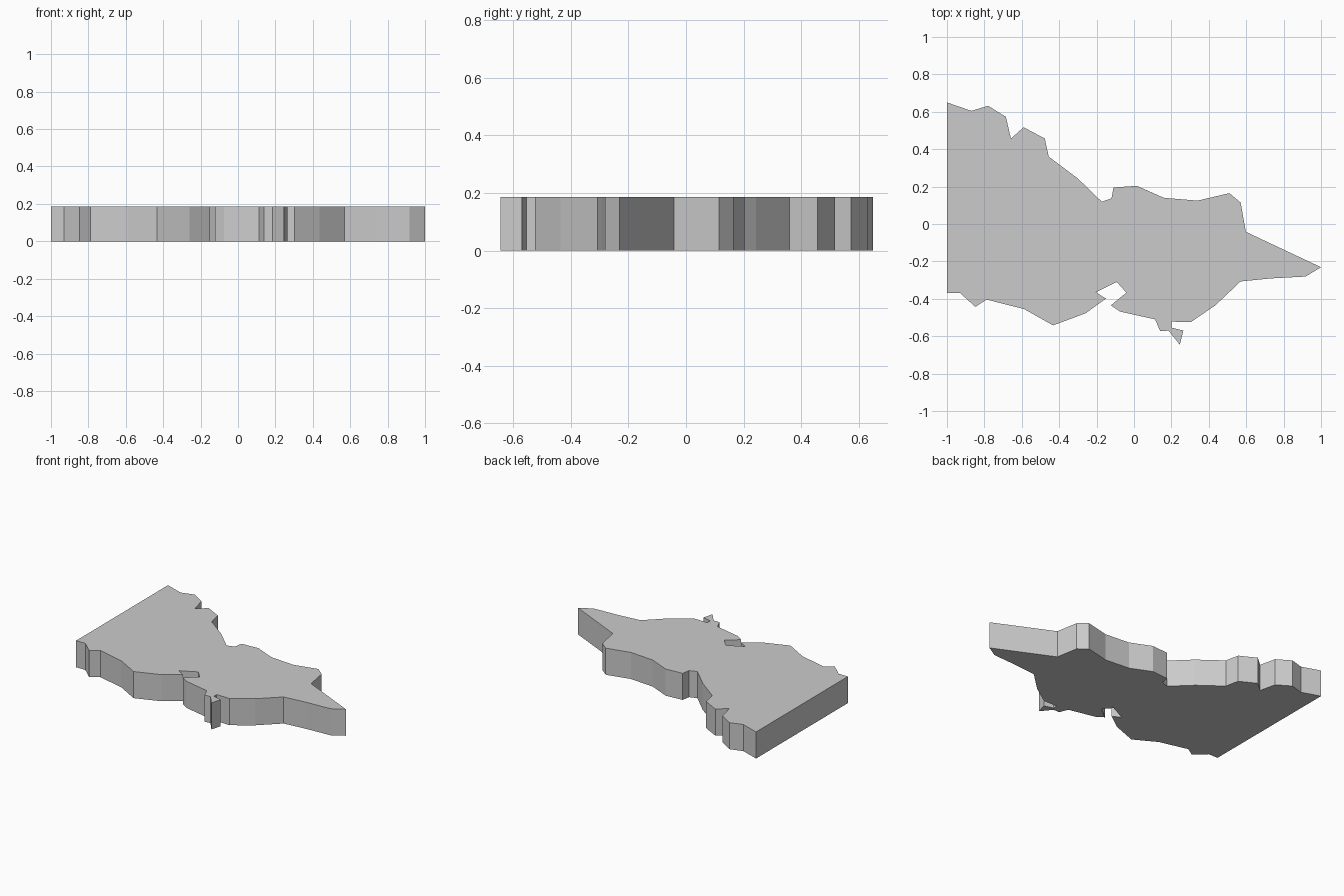
import bpy
import bmesh

HEIGHT = 0.187

# Coastline-like outline of the slab, clockwise from the back left corner
north_edge = [
    (-1, 0.65), (-0.87, 0.605), (-0.78, 0.632), (-0.685, 0.573), (-0.658, 0.457),
    (-0.59, 0.517), (-0.477, 0.457), (-0.456, 0.36), (-0.30, 0.243), (-0.172, 0.119),
    (-0.12, 0.137), (-0.11, 0.195), (0.015, 0.204), (0.16, 0.14), (0.34, 0.125),
    (0.51, 0.165), (0.57, 0.115), (0.598, -0.042), (1, -0.231),
]
south_edge = [
    (0.917, -0.281), (0.73, -0.291), (0.57, -0.307), (0.435, -0.435), (0.303, -0.525),
    (0.20, -0.522),
    # small hooked peninsula
    (0.20, -0.554), (0.264, -0.57), (0.245, -0.645), (0.185, -0.57), (0.14, -0.573),
    (0.113, -0.51), (-0.075, -0.468), (-0.124, -0.435),
    # enclosed bay
    (-0.041, -0.367), (-0.092, -0.31), (-0.203, -0.365), (-0.15, -0.399),
    (-0.26, -0.478), (-0.433, -0.542), (-0.587, -0.455), (-0.788, -0.404),
    (-0.848, -0.443), (-0.929, -0.37), (-1, -0.37),
]

# Flat plate extruded straight up
bm = bmesh.new()
base = bm.faces.new([bm.verts.new((x, y, 0)) for x, y in north_edge + south_edge])
top = bmesh.ops.extrude_face_region(bm, geom=[base], use_keep_orig=True)
bmesh.ops.translate(bm, vec=(0, 0, HEIGHT),
                    verts=[v for v in top["geom"] if isinstance(v, bmesh.types.BMVert)])
bmesh.ops.recalc_face_normals(bm, faces=bm.faces)

mesh = bpy.data.meshes.new("region_slab")
bm.to_mesh(mesh)
bm.free()
slab = bpy.data.objects.new("region_slab", mesh)
bpy.context.collection.objects.link(slab)
